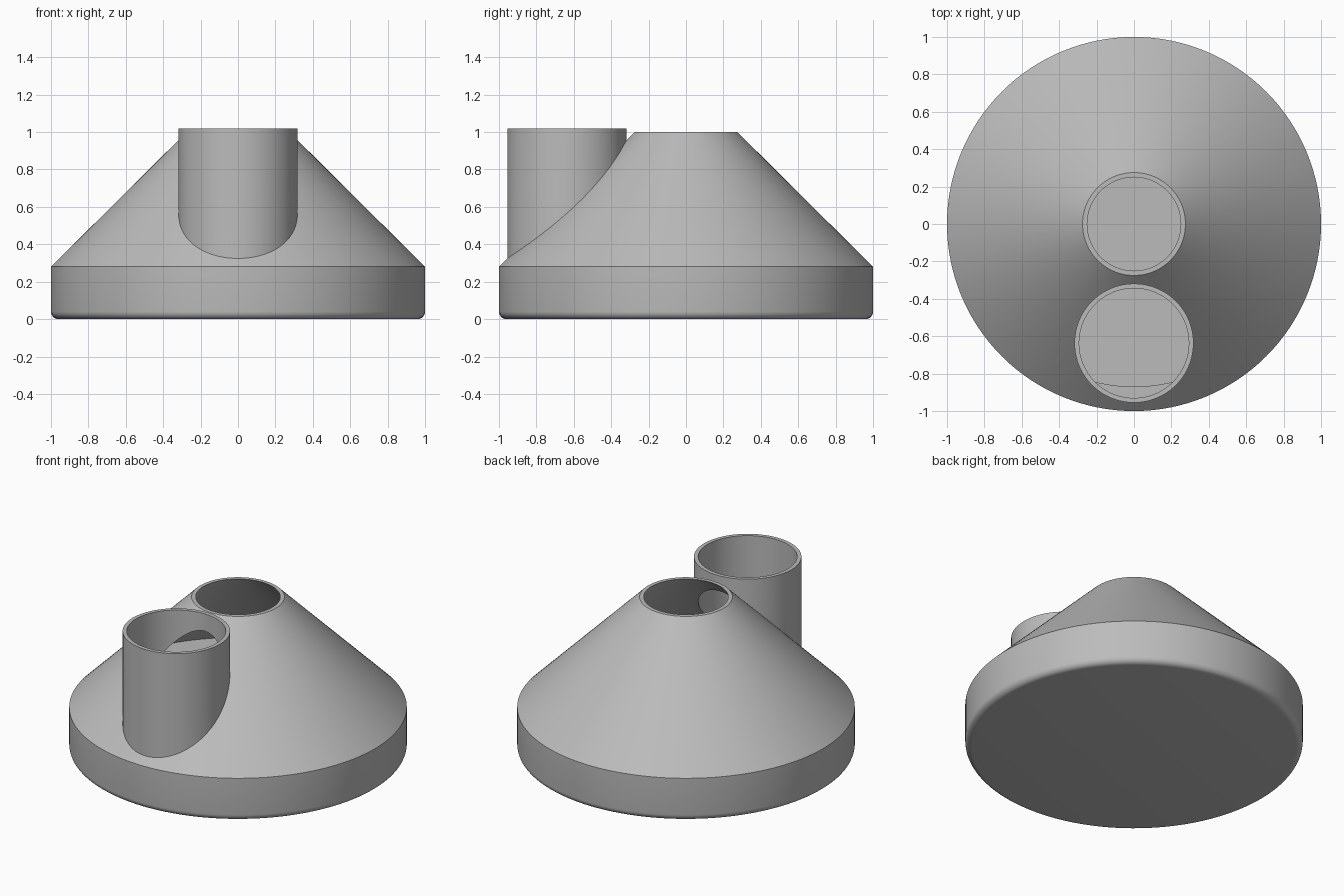
import bpy
import bmesh
from math import cos, sin, pi, radians

SEGMENTS = 128
WALL = 0.025
BASE_TOP = 0.28
NECK_TOP, NECK_R = 1.0, 0.275
TUBE_Y, TUBE_R, TUBE_TOP = -0.637, 0.318, 1.02
TUBE_FLOOR = 0.385

if "Cube" in bpy.data.objects:
    bpy.data.objects.remove(bpy.data.objects["Cube"])

# One plain grey for everything
grey = bpy.data.materials.new("plain grey")
grey.use_nodes = True
colour = (0.5, 0.5, 0.5, 1)
grey.diffuse_color = colour
grey.node_tree.nodes["Principled BSDF"].inputs["Base Color"].default_value = colour


def lathe(name, profile, y=0.0):
    """Closed solid turned from (radius, z) points, bottom to top."""
    bm = bmesh.new()
    rings = []
    for r, z in profile:
        angles = [2 * pi * i / SEGMENTS for i in range(SEGMENTS)]
        rings.append([bm.verts.new((r * cos(a), y + r * sin(a), z)) for a in angles])
    for low, high in zip(rings, rings[1:]):
        for i in range(SEGMENTS):
            j = (i + 1) % SEGMENTS
            bm.faces.new((low[i], low[j], high[j], high[i]))
    bm.faces.new(list(reversed(rings[0])))
    bm.faces.new(rings[-1])
    mesh = bpy.data.meshes.new(name)
    bm.to_mesh(mesh)
    bm.free()
    mesh.materials.append(grey)
    obj = bpy.data.objects.new(name, mesh)
    bpy.context.collection.objects.link(obj)
    return obj


def combine(target, tool, operation):
    """Apply a boolean and discard the tool."""
    mod = target.modifiers.new(operation, 'BOOLEAN')
    mod.operation = operation
    mod.solver = 'EXACT'
    mod.object = tool
    bpy.context.view_layer.objects.active = target
    bpy.ops.object.modifier_apply(modifier=mod.name)
    bpy.data.objects.remove(tool)


# Solid base with a rounded bottom edge, rising to a conical neck
round_r = 0.04
rounding = [(1 - round_r + round_r * sin(a), round_r - round_r * cos(a))
            for a in (radians(15 * i) for i in range(7))]
body = lathe("funnel_body", rounding + [(1, BASE_TOP), (NECK_R, NECK_TOP)])

# Upright side tube merged into the front of the cone
tube = lathe("side_tube", [(TUBE_R, 0.2), (TUBE_R, TUBE_TOP)], TUBE_Y)
combine(body, tube, 'UNION')

# Conical cavity, carried past the neck opening
slope = (1 - NECK_R) / (NECK_TOP - BASE_TOP)
over = 0.05
cavity = lathe("cone_cavity", [(1 - WALL, BASE_TOP),
                               (NECK_R - WALL - slope * over, NECK_TOP + over)])
combine(body, cavity, 'DIFFERENCE')

# Tube bore, opening into the cavity
bore_r = TUBE_R - WALL
bore = lathe("tube_bore", [(bore_r, TUBE_FLOOR), (bore_r, TUBE_TOP + over)], TUBE_Y)
combine(body, bore, 'DIFFERENCE')

# Smooth curved walls with crisp rims
bpy.ops.object.select_all(action='DESELECT')
body.select_set(True)
bpy.context.view_layer.objects.active = body
bpy.ops.object.shade_smooth_by_angle(angle=radians(25))
